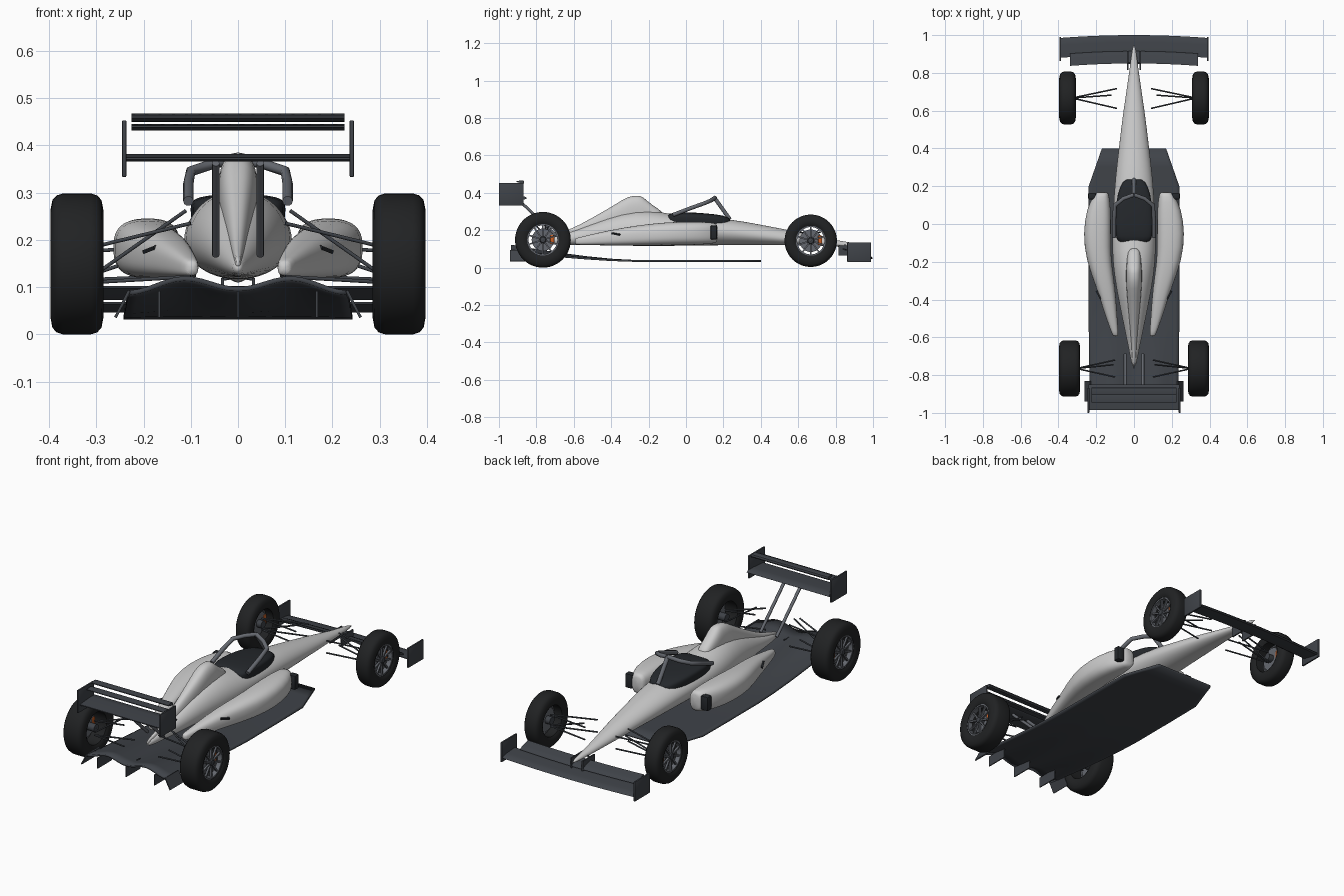
import bpy, bmesh
from math import sin, cos, pi, copysign, radians
from mathutils import Matrix, Vector

if "Cube" in bpy.data.objects:
    bpy.data.objects.remove(bpy.data.objects["Cube"])


def material(name, rgb):
    m = bpy.data.materials.new(name)
    m.diffuse_color = (*rgb, 1)
    m.use_nodes = True
    m.node_tree.nodes["Principled BSDF"].inputs["Base Color"].default_value = m.diffuse_color
    return m


CARBON = material("carbon", (0.05, 0.056, 0.066))
BLACK = material("black", (0.018, 0.021, 0.025))
RUBBER = material("rubber", (0.015, 0.016, 0.017))
METAL = material("metal", (0.13, 0.14, 0.16))
ORANGE = material("orange", (0.6, 0.12, 0.02))


def finish(name, bm, mat=None, subdiv=0, angle=35):
    bmesh.ops.recalc_face_normals(bm, faces=bm.faces)
    me = bpy.data.meshes.new(name)
    bm.to_mesh(me)
    bm.free()
    for p in me.polygons:
        p.use_smooth = True
    if not subdiv:
        me.set_sharp_from_angle(angle=radians(angle))
    ob = bpy.data.objects.new(name, me)
    bpy.context.collection.objects.link(ob)
    if mat:
        me.materials.append(mat)
    if subdiv:
        ob.modifiers.new("smooth", "SUBSURF").levels = subdiv
        ob.modifiers["smooth"].render_levels = subdiv
    return ob


def skin(bm, rings, closed_path=False):
    """Join rings of points into a tube; cap the ends unless the path is closed."""
    vr = [[bm.verts.new(p) for p in r] for r in rings]
    n = len(vr[0])
    pairs = list(zip(vr, vr[1:])) + ([(vr[-1], vr[0])] if closed_path else [])
    for a, b in pairs:
        for i in range(n):
            j = (i + 1) % n
            bm.faces.new((a[i], a[j], b[j], b[i]))
    if not closed_path:
        bm.faces.new(vr[0])
        bm.faces.new(vr[-1])


def loft(name, stations, mat=None, e=1.0, n=24, side=1):
    """Stations: y, centre x, half width, top z, widest z, bottom z."""
    rings = []
    for y, cx, w, zt, zm, zb in stations:
        ring = []
        for i in range(n):
            c, s = cos(2 * pi * i / n), sin(2 * pi * i / n)
            x = cx + w * copysign(abs(c) ** e, c)
            h = zt - zm if s > 0 else zm - zb
            ring.append((side * x, y, zm + h * copysign(abs(s) ** e, s)))
        rings.append(ring)
    bm = bmesh.new()
    skin(bm, rings)
    return finish(name, bm, mat, subdiv=1)


def add_box(bm, loc, size, rot=None):
    m = Matrix.Translation(loc) @ (rot or Matrix()) @ Matrix.Diagonal((*size, 1))
    bmesh.ops.create_cube(bm, size=1, matrix=m)


def box(name, loc, size, mat, rot=None, bevel=0.0):
    bm = bmesh.new()
    add_box(bm, loc, size, rot)
    if bevel:
        bmesh.ops.bevel(bm, geom=bm.edges[:], offset=bevel, segments=2, affect='EDGES', profile=0.5)
    return finish(name, bm, mat)


def tubes(name, paths, r, mat):
    cu = bpy.data.curves.new(name, 'CURVE')
    cu.dimensions = '3D'
    cu.bevel_depth, cu.bevel_resolution, cu.use_fill_caps = r, 3, True
    for path in paths:
        sp = cu.splines.new('POLY')
        sp.points.add(len(path) - 1)
        for p, co in zip(sp.points, path):
            p.co = (*co, 1)
    cu.materials.append(mat)
    ob = bpy.data.objects.new(name, cu)
    bpy.context.collection.objects.link(ob)


def lathe(name, profile, centre, side, mat, n=48):
    """Spin a closed (x, radius) profile about the wheel axle."""
    c = Vector(centre)
    bm = bmesh.new()
    skin(bm, [[c + Vector((side * x, r * cos(2 * pi * k / n), r * sin(2 * pi * k / n)))
               for x, r in profile] for k in range(n)], closed_path=True)
    return finish(name, bm, mat)


def wing(name, half, lead, trail, thick, mat, bend=0.0, n=16):
    """Aerofoil between lead (y, z) and trail (y, z), extruded across the car."""
    shape = [(0, 0), (.08, .5), (.35, .6), (1, .15), (1, -.15), (.35, -.4), (.08, -.4)]
    rings = []
    for k in range(n + 1):
        u = 2 * k / n - 1
        rings.append([(u * half, lead[0] + (trail[0] - lead[0]) * t - bend * (u * half / .39) ** 2,
                       lead[1] + (trail[1] - lead[1]) * t + h * thick) for t, h in shape])
    bm = bmesh.new()
    skin(bm, rings)
    return finish(name, bm, mat)


# Main body, cockpit and engine cover
loft("body", [(.957, 0, .007, .125, .116, .107), (.8, 0, .025, .145, .125, .112),
              (.6, 0, .057, .192, .15, .119), (.4, 0, .081, .23, .17, .122),
              (.24, 0, .1, .26, .19, .12), (.1, 0, .11, .268, .2, .118),
              (-.08, 0, .117, .285, .2, .116), (-.2, 0, .114, .312, .2, .115),
              (-.34, 0, .095, .3, .2, .117), (-.5, 0, .062, .238, .175, .12),
              (-.65, 0, .03, .178, .15, .122), (-.765, 0, .009, .155, .14, .125)])
loft("cockpit_opening", [(.245, 0, .045, .262, .24, .2), (.2, 0, .075, .28, .25, .2),
                         (.12, 0, .096, .29, .262, .2), (0, 0, .103, .298, .268, .2),
                         (-.07, 0, .098, .294, .268, .2), (-.105, 0, .08, .285, .262, .2)],
     BLACK, e=.65)
loft("engine_cover", [(-.115, 0, .03, .298, .27, .2), (-.18, 0, .037, .332, .28, .2),
                      (-.235, 0, .041, .384, .3, .2), (-.255, 0, .042, .386, .3, .2),
                      (-.31, 0, .042, .384, .3, .2), (-.37, 0, .038, .342, .27, .19),
                      (-.5, 0, .027, .268, .2, .15), (-.63, 0, .016, .195, .16, .14),
                      (-.775, 0, .005, .158, .148, .138)], e=.8)

# Side pods with intakes and vents
pod = [(.17, .168, .03, .23, .185, .14), (.155, .172, .04, .24, .187, .13),
       (.08, .187, .065, .246, .187, .122), (-.05, .196, .074, .246, .185, .119),
       (-.19, .189, .066, .236, .175, .118), (-.34, .148, .05, .214, .162, .118),
       (-.48, .122, .032, .185, .15, .12), (-.58, .1, .018, .16, .141, .122),
       (-.595, .097, .012, .155, .14, .126)]
for s, tag in ((1, "right"), (-1, "left")):
    loft(tag + "_side_pod", pod, e=.75, side=s)
    box(tag + "_intake", (s * .222, .148, .188), (.042, .034, .075), BLACK, bevel=.006)
    box(tag + "_vent", (s * .178, -.37, .183), (.05, .03, .008), BLACK,
        Matrix.Rotation(s * radians(22), 4, 'Y') @ Matrix.Rotation(s * radians(60), 4, 'Z'))

# Cockpit protection hoop
tubes("halo", [[(s * .105, -.07, .282), (s * .105, .03, .32), (s * .1, .1, .345),
                (s * .055, .135, .36), (0, .155, .374)] for s in (1, -1)]
      + [[(0, .152, .374), (0, .235, .258)]], .011, METAL)

# Floor rising into a wavy diffuser
rows = [(.4, .17), (.3, .205), (.2, .24), (0, .242), (-.27, .242), (-.4, .241),
        (-.53, .24), (-.66, .238), (-.78, .236), (-.87, .234), (-.935, .23)]
bm = bmesh.new()
grid = []
for y, w in rows:
    ramp = max(0, (-.27 - y) / .665) ** 1.5
    grid.append([bm.verts.new((w * i / 12, y, .036 + ramp * (.06 + .013 * (1 - cos(abs(i) / 12 * 2 * pi)) / 2 * 2 - .008 * abs(i) / 12)))
                 for i in range(-12, 13)])
for a, b in zip(grid, grid[1:]):
    for i in range(24):
        bm.faces.new((a[i], a[i + 1], b[i + 1], b[i]))
floor = finish("floor", bm, CARBON)
mod = floor.modifiers.new("thickness", "SOLIDIFY")
mod.thickness, mod.offset = .01, 0
for k, x in enumerate((-.167, 0, .167)):
    box(f"diffuser_fin_{k}", (x, -.88, .064), (.005, .12, .056), CARBON)
for s in (1, -1):
    box("diffuser_end_fin", (s * .245, -.885, .064), (.006, .11, .064), CARBON,
        Matrix.Rotation(-s * radians(27), 4, 'Y'))

# Rear wing and its struts
wing("rear_wing_main", .24, (-.85, .372), (-.985, .372), .016, CARBON)
wing("rear_wing_flap_low", .225, (-.9, .436), (-.945, .44), .013, CARBON)
wing("rear_wing_flap_high", .225, (-.865, .456), (-.905, .46), .016, CARBON)
for s in (1, -1):
    box("rear_wing_endplate", (s * .241, -.934, .393), (.009, .132, .12), CARBON, bevel=.002)
tubes("rear_wing_struts", [[(s * .047, -.69, .168), (s * .047, -.895, .362)]
                           for s in (1, -1)], .008, METAL)

# Front wing and its mounts
wing("front_wing_main", .39, (1.0, .05), (.895, .066), .014, CARBON, bend=.015)
wing("front_wing_flap", .34, (.915, .075), (.85, .1), .012, CARBON, bend=.017)
for s in (1, -1):
    box("front_wing_endplate", (s * .39, .926, .082), (.009, .128, .104), CARBON, bevel=.002)
    box("front_wing_mount", (s * .033, .865, .092), (.007, .1, .055), CARBON)
    tubes("nose_bracket", [[(s * .033, .85, .117), (0, .85, .122)]], .004, CARBON)

# Wheels: axle tag, x centre, half width, y, z, tyre radius, rim radius
for axle, cx, h, y, z, R, ri in (("rear", .341, .056, -.765, .149, .149, .084),
                                 ("front", .352, .044, .667, .144, .14, .08)):
    for s, tag in ((1, "right"), (-1, "left")):
        c = (s * cx, y, z)
        half = [(h - .008, ri), (h - .001, ri + .012), (h, R - .035), (h - .004, R - .014),
                (h - .013, R - .004), (h - .026, R)]
        lathe(f"{axle}_{tag}_tyre", half + [(-x, r) for x, r in reversed(half)], c, s, RUBBER)
        lathe(f"{axle}_{tag}_rim", [(h - .01, ri + .001), (h - .01, ri - .007),
                                    (h - .035, ri - .007), (h - .035, ri + .001)], c, s, METAL)
        lathe(f"{axle}_{tag}_brake_disc", [(h - .036, .012), (h - .036, .06),
                                           (h - .05, .06), (h - .05, .012)], c, s, METAL)
        lathe(f"{axle}_{tag}_hub", [(h - .008, .0005), (h - .01, .014), (h - .02, .02),
                                    (-h + .01, .02), (-h + .01, .0005)], c, s, CARBON, 20)
        bm = bmesh.new()
        for k in range(10):
            rot = Matrix.Rotation(2 * pi * k / 10, 4, 'X')
            loc = Vector(c) + Vector((s * (h - .02), 0, 0)) + rot @ Vector((0, 0, ri * .57))
            add_box(bm, loc, (.01, .008, ri * .8), rot)
        finish(f"{axle}_{tag}_spokes", bm, METAL)
        box(f"{axle}_{tag}_caliper", (s * (cx + h - .042), y + .05, z + .002),
            (.026, .022, .05), ORANGE, bevel=.004)

        # Wishbones and push rod
        if axle == "rear":
            arms = [(.185, .235, .1, .045), (.185, .235, .1, -.045),
                    (.11, .122, .1, .045), (.11, .122, .1, -.045), (.125, .262, .11, .02)]
        else:
            arms = [(.175, .19, .09, .05), (.175, .19, .09, -.055),
                    (.115, .125, .09, .05), (.115, .125, .09, -.055), (.12, .19, .12, .015)]
        tubes(f"{axle}_{tag}_suspension",
              [[(s * (cx - h + .02), y, zo), (s * xi, y + dy, zi)] for zo, zi, xi, dy in arms],
              .004, CARBON)
